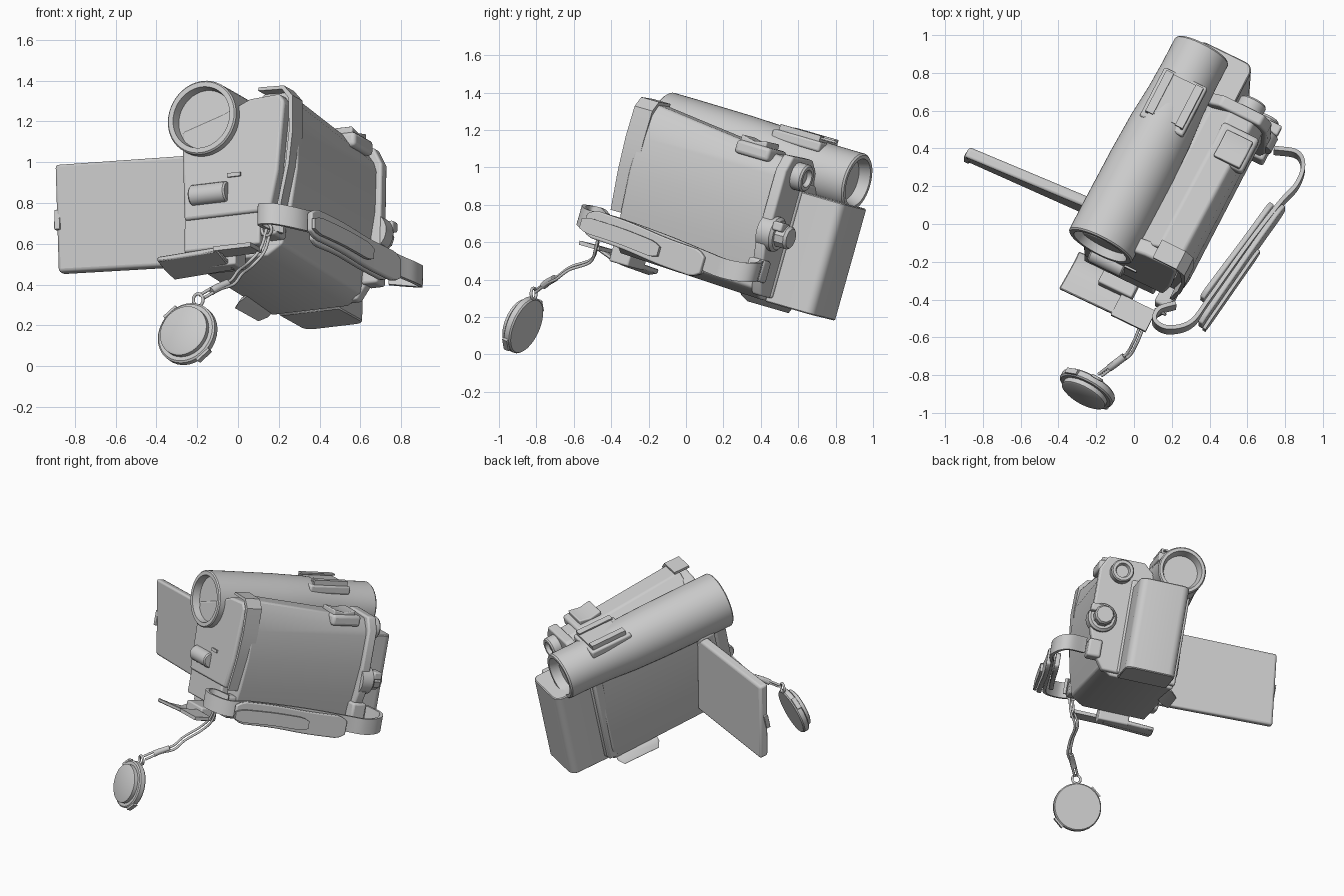
import bpy, bmesh, math
from mathutils import Vector, Matrix

if "Cube" in bpy.data.objects:
    bpy.data.objects.remove(bpy.data.objects["Cube"])

# Camcorder frame: x = right, y = backward along the barrel, z = up, origin at lens front
ROT = (Matrix.Rotation(math.radians(-27.5), 3, 'Z') @ Matrix.Rotation(math.radians(-14.4), 3, 'X')
       @ Matrix.Rotation(math.radians(-6.3), 3, 'Y'))
FRAME = Matrix.Translation((-0.18, -0.12, 1.22)) @ ROT.to_4x4()
UP = ROT @ Vector((0, 0, 1))
WORLD = Matrix.Identity(4)


def finish(bm, name, mat=FRAME, bevel=0, segs=3, angle=32):
    bmesh.ops.recalc_face_normals(bm, faces=bm.faces)
    me = bpy.data.meshes.new(name)
    bm.to_mesh(me)
    bm.free()
    ob = bpy.data.objects.new(name, me)
    bpy.context.collection.objects.link(ob)
    ob.matrix_world = mat
    if bevel:
        m = ob.modifiers.new("bevel", 'BEVEL')
        m.width, m.segments, m.limit_method = bevel, segs, 'ANGLE'
        m.angle_limit = math.radians(35)
    bpy.ops.object.select_all(action='DESELECT')
    ob.select_set(True)
    bpy.context.view_layer.objects.active = ob
    bpy.ops.object.shade_smooth_by_angle(angle=math.radians(angle))
    return ob


def loft(name, sections, cap=True, **kw):
    bm = bmesh.new()
    rings = [[bm.verts.new(p) for p in s] for s in sections]
    n = len(rings[0])
    for s, t in zip(rings, rings[1:]):
        for i in range(n):
            j = (i + 1) % n
            bm.faces.new((s[i], s[j], t[j], t[i]))
    if cap:
        bm.faces.new(rings[0])
        bm.faces.new(rings[-1])
    return finish(bm, name, **kw)


def prism(name, prof, y0, y1, **kw):
    return loft(name, [[(a, y, c) for a, c in prof] for y in (y0, y1)], **kw)


def box(name, lo, hi, **kw):
    (a, b, c), (d, e, f) = lo, hi
    return prism(name, [(a, c), (d, c), (d, f), (a, f)], b, e, **kw)


def lathe(name, prof, mat, n=40, **kw):
    # profile of (radius, distance along y)
    rings = [[(max(r, .0005) * math.cos(2 * math.pi * i / n), y, max(r, .0005) * math.sin(2 * math.pi * i / n))
              for i in range(n)] for r, y in prof]
    return loft(name, rings, mat=mat, **kw)


def at(a, b, c):
    return FRAME @ Matrix.Translation((a, b, c))


def smooth_path(pts, k=8):
    p = [Vector(q) for q in pts]
    p = [2 * p[0] - p[1]] + p + [2 * p[-1] - p[-2]]
    out = []
    for i in range(1, len(p) - 2):
        for s in range(k):
            t = s / k
            out.append(.5 * (2 * p[i] + (p[i+1] - p[i-1]) * t
                             + (2*p[i-1] - 5*p[i] + 4*p[i+1] - p[i+2]) * t*t
                             + (3*p[i] - p[i-1] - 3*p[i+1] + p[i+2]) * t**3))
    return out + [p[-2]]


def ribbon(name, pts, width, thick, round_ends=False, **kw):
    path, secs = smooth_path(pts), []
    for i, p in enumerate(path):
        t = path[min(i + 1, len(path) - 1)] - path[max(i - 1, 0)]
        s = t.cross(UP).normalized() * thick / 2
        end = min(i, len(path) - 1 - i)
        w = UP * width / 2 * ((.6, .88, 1)[min(end, 2)] if round_ends else 1)
        secs.append([p - s - w, p + s - w, p + s + w, p - s + w])
    return loft(name, secs, mat=WORLD, **kw)


def tube(name, pts, radius, cyclic=False):
    cu = bpy.data.curves.new(name, 'CURVE')
    cu.dimensions, cu.bevel_depth, cu.bevel_resolution, cu.use_fill_caps = '3D', radius, 2, True
    sp = cu.splines.new('POLY')
    path = pts if cyclic else smooth_path(pts)
    sp.points.add(len(path) - 1)
    for q, p in zip(sp.points, path):
        q.co = (*p, 1)
    sp.use_cyclic_u = cyclic
    ob = bpy.data.objects.new(name, cu)
    bpy.context.collection.objects.link(ob)


# Main body, tapering toward the rear
body = [(-.12, -.6), (-.1, -.71), (.32, -.71), (.40, -.66), (.445, -.48), (.475, -.28), (.478, -.08),
        (.465, .05), (.42, .112), (.29, .118), (.18, .03), (-.1, 0)]
rear = [(a, c - (.09 if c > .01 else .03 if c < -.5 else 0)) for a, c in body]
loft("main_body", [[(a, .11, c) for a, c in body], [(a, 1.0, c) for a, c in rear]], bevel=.012)

# Barrel with recessed lens and eyepiece
lathe("barrel", [(0, .05), (.148, .05), (.155, 0), (.18, 0), (.187, .008), (.187, .16), (.184, .5), (.177, .72),
                 (.163, .9), (.158, 1.05), (.158, 1.2), (.15, 1.21), (.13, 1.21), (.112, 1.15), (0, 1.15)],
      FRAME, n=48)

# Front cover, its side lip and the lower front panel
prism("front_cover", [(-.11, -.5), (-.13, -.05), (.1, .02), (.24, .08), (.40, .09), (.43, .05), (.40, -.3),
                      (.36, -.5)], .045, .13, bevel=.015)
prism("front_lip", [(.29, .13), (.43, .125), (.478, .07), (.483, -.1), (.465, -.28), (.42, -.5), (.40, -.5),
                    (.445, -.28), (.463, -.1), (.455, .06), (.42, .108), (.29, .113)], .04, .15)
box("lower_front_panel", (-.115, .06, -.66), (.30, .13, -.49), bevel=.012)
lathe("front_microphone", [(.045, -.1), (.052, -.092), (.052, .092), (.045, .1)],
      at(.03, .05, -.38) @ Matrix.Rotation(math.pi / 2, 4, 'Z'), n=20)
box("front_button", (.13, .035, -.31), (.2, .05, -.29))

# Flap hanging open below the front: thin right part, deeper left part
box("front_flap", (.14, -.125, -.728), (.345, .0, -.706))
loft("front_flap_hook", [[(-.17, b, c), (.16, b, c + .015), (.16, b, c + .04), (-.17, b, c + .025)]
                         for b, c in ((-.115, -.745), (-.02, -.775), (.07, -.79), (.12, -.77))],
     bevel=.005, segs=1)
box("front_flap_lug", (.0, .0, -.77), (.2, .12, -.68), bevel=.01)

# Rear plate of the grip side with socket and mode dial
prism("rear_plate", [(-.11, -.72), (.38, -.72), (.45, -.62), (.505, -.45), (.505, -.04), (.46, .045), (.22, .05),
                     (.14, -.02), (-.11, -.02)], .965, 1.03, bevel=.012)
lathe("rear_socket", [(.075, -.06), (.075, .045), (.067, .055), (.048, .055), (.04, .03), (0, .03)],
      at(.365, 1.04, -.05), n=28)
lathe("dial_base", [(.095, -.05), (.095, .03), (.08, .045)], at(.44, 1.02, -.38), n=28)
lathe("mode_dial", [(.065, 0), (.065, .09), (.055, .105)], at(.44, 1.03, -.38), n=10)
box("dial_grip", (.44, 1.05, -.36), (.53, 1.11, -.31), bevel=.01)

# Battery: rounded rear edges, flat top and bottom
corner = [(-.06, 1.0), (.27, 1.0)]
for cx, start in ((.22, 0), (-.01, 90)):
    corner += [(cx + .05 * math.cos(math.radians(start + k * 18)), 1.24 + .05 * math.sin(math.radians(start + k * 18)))
               for k in range(6)]
loft("battery", [[(a, b, c) for a, b in corner] for c in (-.745, -.125)], bevel=.006, segs=1)
box("battery_mount", (-.075, .97, -.72), (.285, 1.04, -.08), bevel=.015)

# Accessory shoe on top, zoom rocker on the grip
box("shoe_base", (-.12, .70, .10), (.135, 1.0, .155), bevel=.012)
box("shoe_floor", (-.09, .74, .15), (.105, .98, .168))
for s in (-1, 1):
    prism("shoe_rail", [(.01 + s * a, c) for a, c in ((.11, .15), (.11, .187), (.065, .187), (.065, .177),
                                                      (.095, .177), (.095, .15))], .73, .98)
box("zoom_base", (.28, .69, -.02), (.495, .90, .055), bevel=.02)
loft("zoom_rocker", [[(.32, b, .04), (.475, b, .04), (.475, b, c), (.32, b, c)]
                     for b, c in ((.70, .085), (.78, .068), (.86, .085))], bevel=.008)

# Open screen, swung out and tipped about its long edge, with hinge and latch tab
loft("screen_panel", [[(a0, b0 - .03, z0), (a0, b0 + .03, z0), (a1, b1 + .03, z1), (a1, b1 - .03, z1)]
                      for a0, b0, z0, a1, b1, z1 in ((-.11, .325, -.655, -.11, .225, -.125),
                                                     (-.905, .29, -.62, -.875, .175, -.105))],
     bevel=.016)
box("screen_latch", (-.90, .20, -.42), (-.87, .23, -.32), bevel=.004)
box("hinge_block", (-.155, .14, -.67), (-.09, .26, -.10), bevel=.02)

# Small door open at the lower left
loft("side_door", [[(a, .66 + i, c), (a, .98 - i, c), (a + .018, .98 - i, c + .022), (a + .018, .66 + i, c + .022)]
                   for a, c, i in ((0, -.68, .03), (-.11, -.755, 0), (-.15, -.78, .03))],
     bevel=.005, segs=1)

# Hand strap with padding and its two lugs
strap = [(.22, -.43, .70), (.13, -.46, .73), (.11, -.52, .745), (.18, -.56, .745), (.30, -.53, .72),
         (.40, -.40, .69), (.60, -.12, .59), (.77, .10, .50), (.86, .20, .46), (.895, .30, .44),
         (.86, .37, .44), (.74, .39, .45)]
ribbon("hand_strap", strap, .105, .022)
ribbon("strap_pad", [(.35, -.535, .71), (.5, -.32, .635), (.64, -.12, .55), (.79, .09, .475)], .15, .03,
       round_ends=True, bevel=.008)
ribbon("strap_inner_pad", [(.36, -.40, .66), (.48, -.24, .61), (.60, -.08, .54), (.73, .10, .47)], .13, .03,
       round_ends=True, bevel=.008)
ribbon("strap_outer_flap", [(.37, -.56, .70), (.52, -.345, .63), (.66, -.145, .55)], .085, .018, round_ends=True)
box("front_strap_lug", (.33, .0, -.64), (.42, .12, -.54), bevel=.015)
box("rear_strap_lug", (.41, .95, -.65), (.50, 1.05, -.53), bevel=.015)

# Lens cap on its cord
normal = Vector((-.45, -.8, .35)).normalized()
cap_mat = Matrix.Translation((-.25, -.875, .16)) @ normal.to_track_quat('Y', 'Z').to_matrix().to_4x4()
lathe("lens_cap", [(.15, -.03), (.157, -.022), (.157, .008), (.148, .015), (.128, .015), (.128, .04),
                   (.118, .045), (0, .045)], cap_mat, n=32)
for s in (-1, 1):
    clip = box("cap_clip", (-.04, -.02, s * .16 - .008), (.04, .01, s * .16 + .006))
    clip.matrix_world = cap_mat @ Matrix.Rotation(.8, 4, 'Y')
cord = [(-.18, -.80, .34), (-.10, -.74, .385), (-.03, -.69, .41), (.01, -.62, .46), (.06, -.51, .50),
        (.12, -.48, .57), (.15, -.46, .67)]
for s in (-1, 1):
    tube("cap_cord", [Vector(p) + Vector((.009, -.004, -.008)) * s for p in cord], .008)
tube("cord_sleeve", [(-.13, -.762, .367), (-.10, -.74, .385), (-.05, -.702, .407)], .02)
for name, mid in (("cap_ring", (-.195, -.815, .325)), ("strap_ring", (.14, -.465, .67))):
    tube(name, [Vector(mid) + Vector((.8 * math.cos(t), -.45 * math.cos(t), math.sin(t))) * .03
                for t in [i * math.pi / 8 for i in range(16)]], .008, cyclic=True)
